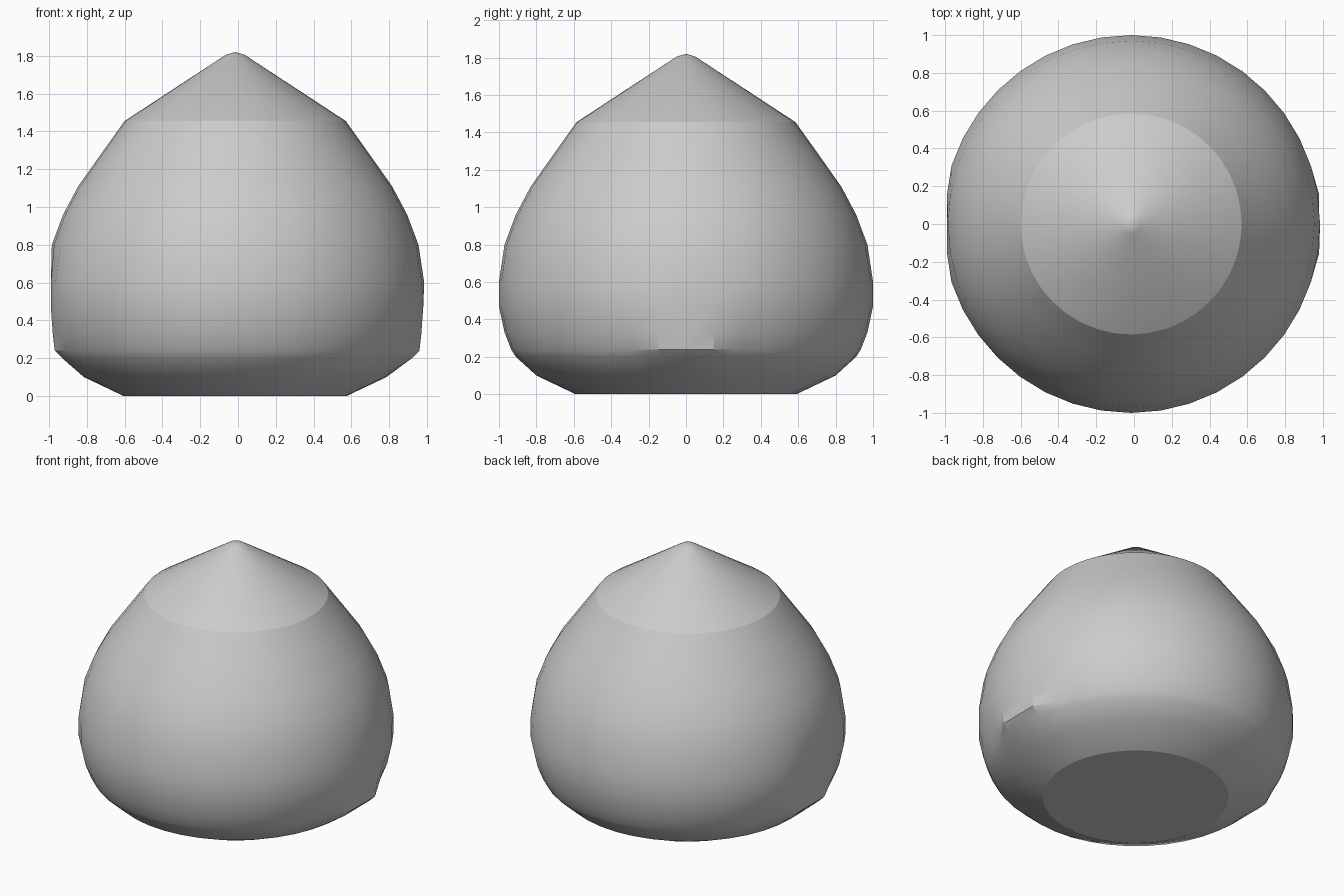
import bpy, bmesh, math

cube = bpy.data.objects.get("Cube")
if cube:
    bpy.data.objects.remove(cube)

# Plain grey material
grey = bpy.data.materials.new("plain grey")
grey.use_nodes = True
colour = (0.6, 0.6, 0.6, 1)
grey.diffuse_color = colour
grey.node_tree.nodes["Principled BSDF"].inputs["Base Color"].default_value = colour

SEGMENTS = 40
AXIS_X = -0.015
# Radius and height from the flat base up to the rounded tip
PROFILE = [(0.59, 0), (0.8, 0.1), (0.91, 0.2), (0.935, 0.24), (0.97, 0.33),
           (1, 0.47), (1, 0.6), (0.97, 0.8), (0.91, 0.96), (0.83, 1.11),
           (0.71, 1.28), (0.585, 1.455), (0.05, 1.805)]
# Outer x of the flattened side panels, by height
PANEL = {0.2: 0.92, 0.24: 0.96, 0.33: 0.97, 0.47: 0.98}


def ring_point(radius, z, angle):
    x = AXIS_X + radius * math.cos(angle)
    y = radius * math.sin(angle)
    if abs(y) < 0.17 and z in PANEL:
        x = PANEL[z] if x > 0 else -PANEL[z] - 0.01
    return max(x, -0.99), y, z


# Pointed round body
bm = bmesh.new()
rings = [[bm.verts.new(ring_point(r, z, math.tau * i / SEGMENTS))
          for i in range(SEGMENTS)] for r, z in PROFILE]
for low, high in zip(rings, rings[1:]):
    for i in range(SEGMENTS):
        j = (i + 1) % SEGMENTS
        bm.faces.new((low[i], low[j], high[j], high[i]))
bm.faces.new(rings[0][::-1])
tip = bm.verts.new((AXIS_X, 0, 1.82))
for i in range(SEGMENTS):
    bm.faces.new((rings[-1][i], rings[-1][(i + 1) % SEGMENTS], tip))
bmesh.ops.recalc_face_normals(bm, faces=bm.faces)

mesh = bpy.data.meshes.new("pointed_body")
bm.to_mesh(mesh)
bm.free()
mesh.materials.append(grey)
body = bpy.data.objects.new("pointed_body", mesh)
bpy.context.collection.objects.link(body)

# Smooth shading with a crisp base rim
bpy.ops.object.select_all(action="DESELECT")
body.select_set(True)
bpy.context.view_layer.objects.active = body
bpy.ops.object.shade_smooth_by_angle(angle=math.radians(21))
